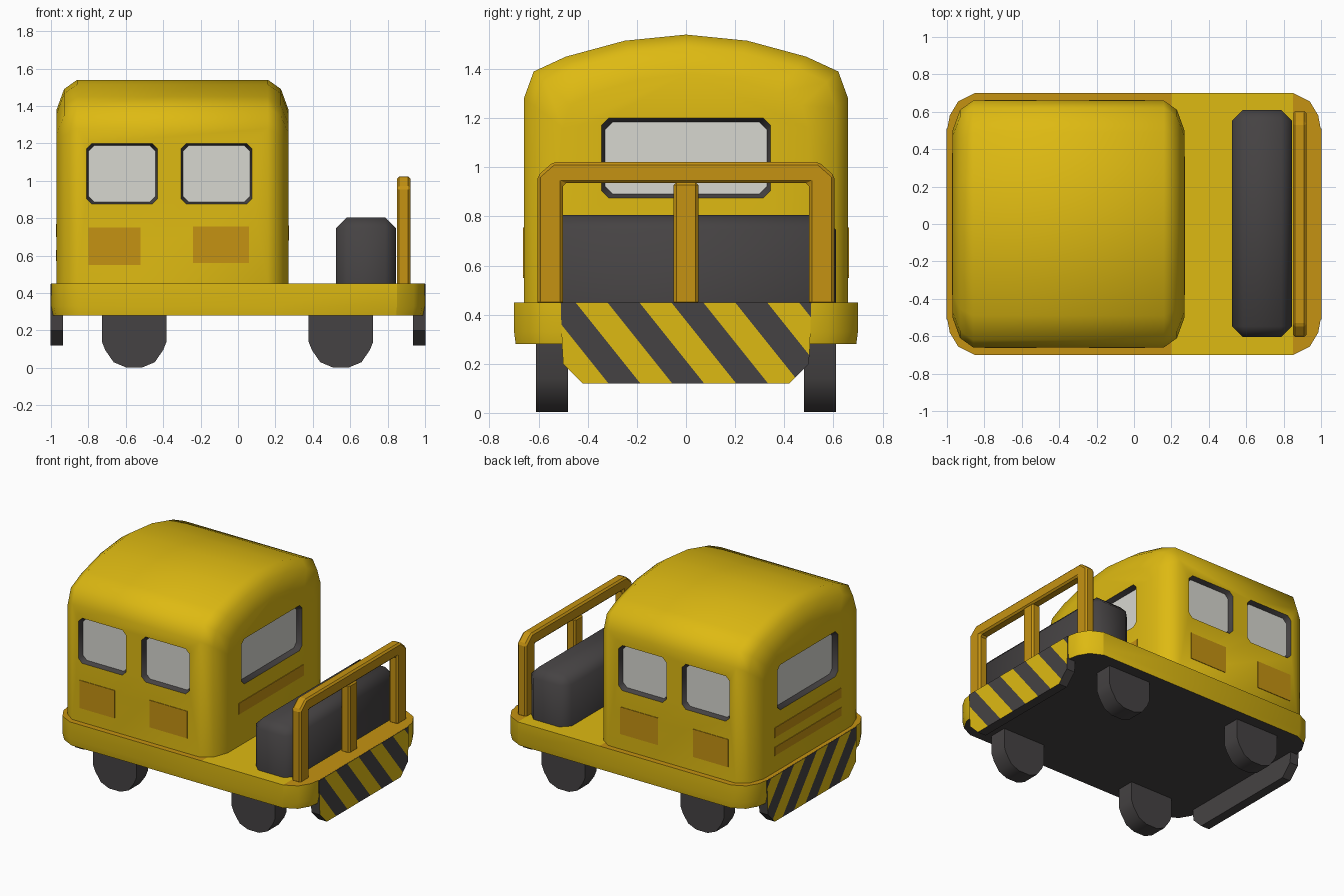
import bpy, bmesh, math
from mathutils import Vector

if "Cube" in bpy.data.objects:
    bpy.data.objects.remove(bpy.data.objects["Cube"])


def material(name, rgb):
    m = bpy.data.materials.new(name)
    m.diffuse_color = (*rgb, 1)
    m.use_nodes = True
    m.node_tree.nodes["Principled BSDF"].inputs["Base Color"].default_value = m.diffuse_color
    return m


YELLOW = material("yellow paint", (0.73, 0.49, 0.006))
AMBER = material("amber paint", (0.56, 0.29, 0.006))
DARK = material("dark grey", (0.06, 0.055, 0.056))
GLASS = material("pale window", (0.68, 0.68, 0.63))


def finish(bm, name, mats, smooth=None):
    bmesh.ops.recalc_face_normals(bm, faces=bm.faces)
    me = bpy.data.meshes.new(name)
    bm.to_mesh(me)
    bm.free()
    ob = bpy.data.objects.new(name, me)
    bpy.context.collection.objects.link(ob)
    for m in mats:
        me.materials.append(m)
    if smooth:
        smooth_shade(ob, smooth)
    return ob


def smooth_shade(ob, angle):
    bpy.ops.object.select_all(action='DESELECT')
    ob.select_set(True)
    bpy.context.view_layer.objects.active = ob
    bpy.ops.object.shade_smooth_by_angle(angle=math.radians(angle))


def loft(bm, rings):
    """Skin closed rings of points and cap both ends."""
    vs = [[bm.verts.new(p) for p in r] for r in rings]
    n = len(vs[0])
    for a, b in zip(vs, vs[1:]):
        for i in range(n):
            bm.faces.new((a[i], a[(i + 1) % n], b[(i + 1) % n], b[i]))
    bm.faces.new(vs[0])
    bm.faces.new(vs[-1])


def box(name, x, y, z, mat):
    bm = bmesh.new()
    loft(bm, [[(x[0], y[0], h), (x[1], y[0], h), (x[1], y[1], h), (x[0], y[1], h)] for h in z])
    return finish(bm, name, [mat])


def cut(bm, co, no):
    bmesh.ops.bisect_plane(bm, geom=bm.verts[:] + bm.edges[:] + bm.faces[:],
                           plane_co=co, plane_no=no)


# Deck with rounded corners, amber worn areas on top and a dark underside
corner = [(1.0, 0.5), (0.985, 0.58), (0.94, 0.655), (0.85, 0.7)]
outline = (corner + [(-x, y) for x, y in reversed(corner)]
           + [(-x, -y) for x, y in corner] + [(x, -y) for x, y in reversed(corner)])
bm = bmesh.new()
loft(bm, [[(x * s, y * s, z) for x, y in outline] for z, s in ((0.28, 0.99), (0.33, 1), (0.45, 1))])
for px in (0.2, 0.85):
    cut(bm, (px, 0, 0), (1, 0, 0))
bm.normal_update()
for f in bm.faces:
    c = f.calc_center_median()
    if c.z > 0.449:
        f.material_index = 0 if 0.2 < c.x < 0.85 else 1
    elif c.z < 0.281:
        f.material_index = 2
finish(bm, "deck", [YELLOW, AMBER, DARK], 40)

# Cab with arched roof and rounded ends
half = [(0.66, 0.44), (0.66, 1.28), (0.62, 1.39), (0.49, 1.45), (0.25, 1.515)]
profile = half + [(0, 1.54)] + [(-y, z) for y, z in reversed(half)]
MID, HALF = -0.35, 0.62
ends = [(HALF, 0.16), (HALF - 0.04, 0.05), (HALF - 0.11, 0.0)]
stations = [(-h, d) for h, d in ends] + [(h, d) for h, d in reversed(ends)]
bm = bmesh.new()
loft(bm, [[(MID + h, y * (1 - d / 0.66), 0.44 + (z - 0.44) * (1 - d / 1.1)) for y, z in profile]
          for h, d in stations])
cab = finish(bm, "cab", [YELLOW, DARK, GLASS])

# Window recesses: tapered cutters on all four walls
DEPTH = 0.035


def window_ring(u0, u1, grow):
    z0, z1, c = 0.875 - grow, 1.2 + grow, 0.03
    u0, u1 = u0 - grow, u1 + grow
    return [(u0 + c, z0), (u1 - c, z0), (u1, z0 + c), (u1, z1 - c),
            (u1 - c, z1), (u0 + c, z1), (u0, z1 - c), (u0, z0 + c)]


bm = bmesh.new()
for s in (-1, 1):
    for u0, u1 in ((-0.81, -0.43), (-0.305, 0.075)):
        loft(bm, [[(u, s * (0.66 + t), z) for u, z in window_ring(u0, u1, g)]
                  for t, g in ((-DEPTH, -0.012), (DEPTH, 0.012))])
    loft(bm, [[(MID + s * (HALF + t), u, z) for u, z in window_ring(-0.345, 0.345, g)]
              for t, g in ((-DEPTH, -0.016), (DEPTH, 0.016))])
cutter = finish(bm, "window_cutter", [YELLOW])
cutter.hide_render = True
mod = cab.modifiers.new("windows", 'BOOLEAN')
mod.operation, mod.solver, mod.object = 'DIFFERENCE', 'EXACT', cutter
bpy.context.view_layer.objects.active = cab
bpy.ops.object.modifier_apply(modifier=mod.name)
bpy.data.objects.remove(cutter)
for p in cab.data.polygons:
    c, p.material_index = p.center, 0
    if 0.86 < c.z < 1.21:
        side = 0.66 - abs(c.y) if -0.83 < c.x < 0.1 else 0
        end = HALF - abs(c.x - MID) if abs(c.y) < 0.36 else 0
        for d in (side, end):
            if 0.002 < d < DEPTH + 0.002:
                p.material_index = 2 if d > DEPTH - 0.002 else 1
smooth_shade(cab, 48)

# Worn amber panels on the cab walls
for s, tag in ((-1, "front"), (1, "back")):
    ys = sorted((s * 0.658, s * 0.664))
    box(tag + "_panel_a", (-0.80, -0.52), ys, (0.55, 0.75), AMBER)
    box(tag + "_panel_b", (-0.24, 0.06), ys, (0.56, 0.755), AMBER)
for i, z in enumerate(((0.57, 0.63), (0.70, 0.77))):
    box(f"rear_wall_bar_{i}", (-0.974, -0.968), (-0.38, 0.38), z, AMBER)
box("nose_wall_bar", (0.268, 0.274), (-0.38, 0.36), (0.68, 0.76), AMBER)

# Striped bumper plates at both ends
shape = [(-0.55, 0.45), (-0.505, 0.28), (-0.5, 0.2), (-0.42, 0.12),
         (0.42, 0.12), (0.5, 0.2), (0.505, 0.28), (0.55, 0.45)]
shape[0], shape[-1] = (-0.51, 0.449), (0.51, 0.449)
SLOPE, PITCH = 0.8, 0.13
for s, tag in ((1, "nose"), (-1, "rear")):
    bm = bmesh.new()
    loft(bm, [[(s * x, y, z) for y, z in shape] for x in (0.935, 1.003)])
    for k in range(-1, 9):
        cut(bm, (0, -0.58 + k * PITCH, 0.45), (0, 1, SLOPE))
    for f in bm.faces:
        c = f.calc_center_median()
        stripe = math.floor((c.y + SLOPE * (c.z - 0.45) + 0.58) / PITCH)
        f.material_index = 0 if abs(c.x) > 1.0 and stripe % 2 else 1
    finish(bm, tag + "_bumper", [YELLOW, DARK])

# Wheels, tucked up into the deck
tread = [(0.173, 0.3), (0.173, 0.14), (0.155, 0.095), (0.11, 0.03), (0.045, 0.003)]
tread = tread + [(-x, z) for x, z in reversed(tread)]
for cx, a in ((-0.555, "rear"), (0.55, "nose")):
    for s, b in ((-1, "front"), (1, "back")):
        bm = bmesh.new()
        loft(bm, [[(cx + x, s * y, z) for x, z in tread] for y in (0.48, 0.61)])
        finish(bm, f"{a}_{b}_wheel", [DARK], 45)

# Engine box with chamfered upright and top edges
engine = box("engine_box", (0.525, 0.845), (-0.605, 0.61), (0.44, 0.805), DARK)
bm = bmesh.new()
bm.from_mesh(engine.data)
edges = [e for e in bm.edges if max(v.co.z for v in e.verts) > 0.8]
bmesh.ops.bevel(bm, geom=edges, offset=0.058, segments=1, affect='EDGES')
bm.to_mesh(engine.data)
bm.free()
smooth_shade(engine, 50)

# Guard rail: arch with chamfered shoulders plus a middle post
arch = [(0.605, 0.44), (0.605, 0.965), (0.54, 1.022), (-0.54, 1.022), (-0.605, 0.965),
        (-0.605, 0.44), (-0.5, 0.44), (-0.5, 0.935), (0.5, 0.935), (0.5, 0.44)]
bm = bmesh.new()
loft(bm, [[(x, y, z) for y, z in arch] for x in (0.85, 0.922)])
rail = finish(bm, "guard_rail", [AMBER])
post = box("guard_post", (0.85, 0.922), (-0.05, 0.05), (0.44, 0.94), AMBER)
for ob in (rail, post):
    b = ob.modifiers.new("soft edges", 'BEVEL')
    b.width, b.segments = 0.012, 1
